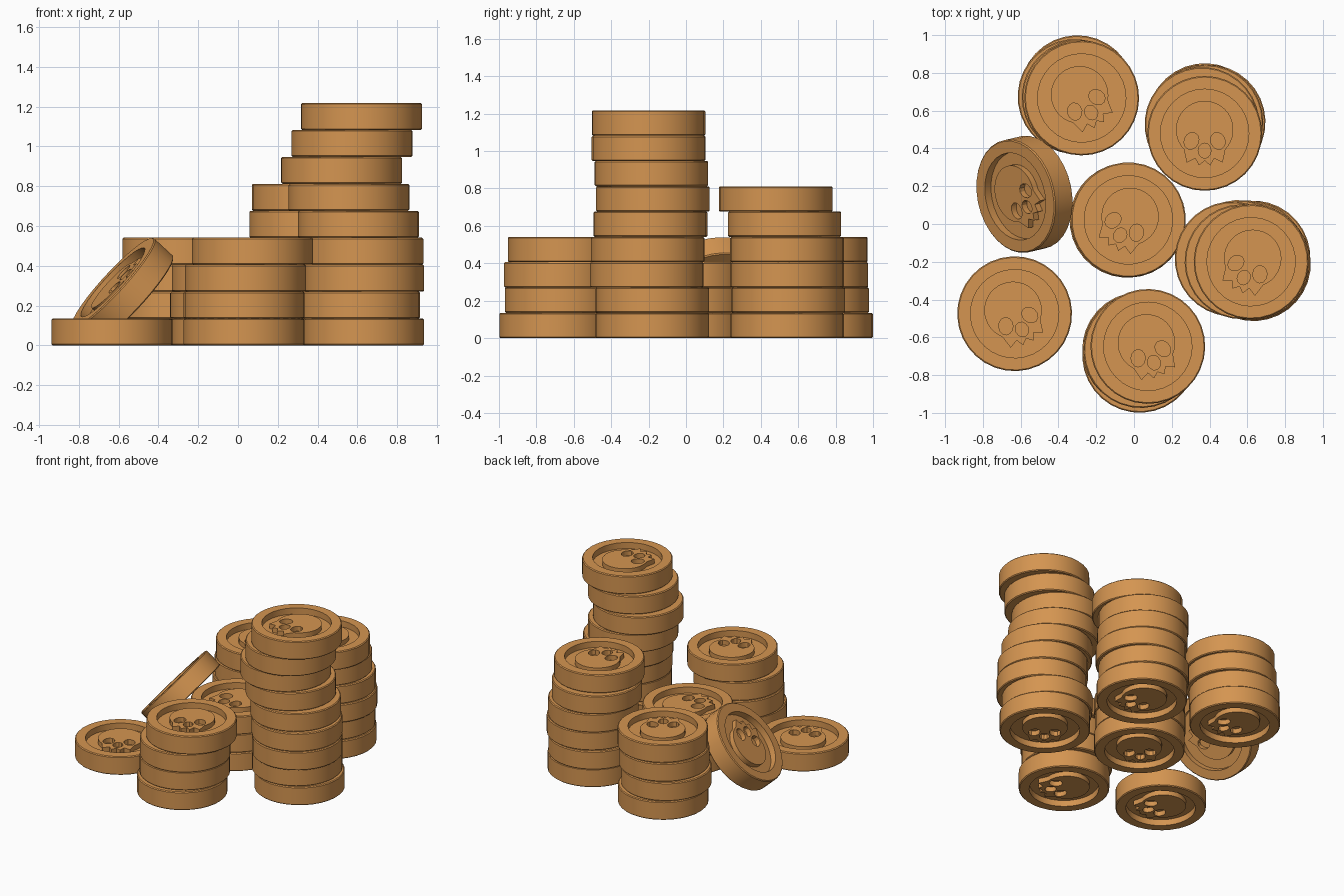
import bpy, bmesh, random
from math import sin, cos, radians, tau
from mathutils import Matrix, Vector

random.seed(4)
if "Cube" in bpy.data.objects:
    bpy.data.objects.remove(bpy.data.objects["Cube"])

RADIUS, THICK = 0.304, 0.1353
HALF = THICK / 2
FLOOR = HALF - 0.045      # height of the sunken face
EMBLEM = HALF - 0.01      # height of the raised skull

bronze = bpy.data.materials.new("bronze")
bronze.use_nodes = True
bronze.diffuse_color = (0.66, 0.30, 0.082, 1)
shader = next(n for n in bronze.node_tree.nodes if n.type == 'BSDF_PRINCIPLED')
shader.inputs["Base Color"].default_value = bronze.diffuse_color
shader.inputs["Roughness"].default_value = 0.6


def oval(cx, cy, rx, ry, tilt=0, sides=12):
    pts = []
    for i in range(sides):
        x, y = rx * cos(tau * i / sides), ry * sin(tau * i / sides)
        pts.append((cx + x * cos(tilt) - y * sin(tilt),
                    cy + x * sin(tilt) + y * cos(tilt)))
    return pts


def skull_mesh():
    """Flat skull with toothed jaw, eye and nose holes, on both coin faces."""
    jaw = [(0.11, -0.085), (0.095, -0.155), (0.05, -0.132), (0.03, -0.17)]
    cranium = [(0.152 * cos(radians(a)), 0.02 + 0.152 * sin(radians(a)))
               for a in range(-35, 216, 10)]
    left_jaw = [(-x, y) for x, y in jaw]
    outline = cranium + left_jaw + [(0, -0.145)] + jaw[::-1]
    loops = [outline, oval(0, -0.092, 0.034, 0.04)]
    loops += [oval(s * 0.07, -0.04, 0.038, 0.046, s * 0.4) for s in (-1, 1)]

    curve = bpy.data.curves.new("skull_outline", 'CURVE')
    curve.dimensions = '2D'
    curve.fill_mode = 'BOTH'
    curve.extrude = EMBLEM
    for loop in loops:
        spline = curve.splines.new('POLY')
        spline.points.add(len(loop) - 1)
        for p, (x, y) in zip(spline.points, loop):
            p.co = (x, y, 0, 1)
        spline.use_cyclic_u = True
    helper = bpy.data.objects.new("skull_outline", curve)
    mesh = bpy.data.meshes.new_from_object(helper)
    bpy.data.objects.remove(helper)
    return mesh


def coin_mesh():
    """Turned disc with a raised rim, joined with the skull."""
    bm = bmesh.new()
    upper = [(0, FLOOR), (0.234, FLOOR), (0.234, HALF),
             (RADIUS - 0.006, HALF), (RADIUS, HALF - 0.006)]
    profile = upper + [(r, -z) for r, z in reversed(upper)]
    verts = [bm.verts.new((r, 0, z)) for r, z in profile]
    edges = [bm.edges.new(pair) for pair in zip(verts, verts[1:])]
    bmesh.ops.spin(bm, geom=verts + edges, cent=(0, 0, 0), axis=(0, 0, 1),
                   angle=tau, steps=32, use_duplicate=False)
    bmesh.ops.remove_doubles(bm, verts=bm.verts, dist=0.0005)
    skull = skull_mesh()
    bm.from_mesh(skull)
    bpy.data.meshes.remove(skull)
    bmesh.ops.remove_doubles(bm, verts=bm.verts, dist=0.0002)
    bmesh.ops.recalc_face_normals(bm, faces=bm.faces)
    mesh = bpy.data.meshes.new("coin")
    bm.to_mesh(mesh)
    bm.free()
    mesh.materials.clear()
    mesh.materials.append(bronze)
    for face in mesh.polygons:
        face.material_index = 0
        face.use_smooth = True
    mesh.set_sharp_from_angle(angle=radians(30))
    return mesh


coin = coin_mesh()


def place(name, location, rotation):
    obj = bpy.data.objects.new(name, coin)
    obj.matrix_world = Matrix.Translation(Vector(location)) @ rotation
    bpy.context.collection.objects.link(obj)


def turn(degrees, axis='Z'):
    return Matrix.Rotation(radians(degrees), 4, axis)


# Stacks: yaw of the top coin, then coin centres from the ground up
stacks = {
    "tall_stack": (-25, [(.63, -.18), (.61, -.18), (.632, -.21), (.627, -.205),
                         (.605, -.19), (.557, -.177), (.52, -.185),
                         (.572, -.2), (.62, -.2)]),
    "back_right_stack": (0, [(.385, .54), (.375, .547), (.392, .54),
                             (.38, .54), (.36, .527), (.374, .48)]),
    "back_left_stack": (33, [(-.3, .695), (-.312, .675), (-.29, .67),
                             (-.277, .667)]),
    "front_stack": (21, [(.03, -.695), (.03, -.665), (.037, -.67),
                         (.073, -.648)]),
    "middle_stack": (-28, [(-.03, .02), (-.037, .02), (-.03, .022)]),
    "single_coin": (25, [(-.632, -.475)]),
}
for name, (yaw, centres) in stacks.items():
    for i, (x, y) in enumerate(centres):
        top = i == len(centres) - 1
        angle = yaw if top else yaw + random.uniform(-25, 25)
        place(f"{name}_coin_{i + 1}", (x, y, HALF + i * THICK), turn(angle))

# Coin leaning against the middle stack
place("leaning_coin", (-.58, .157, .272), turn(13) @ turn(-48, 'Y') @ turn(42))
